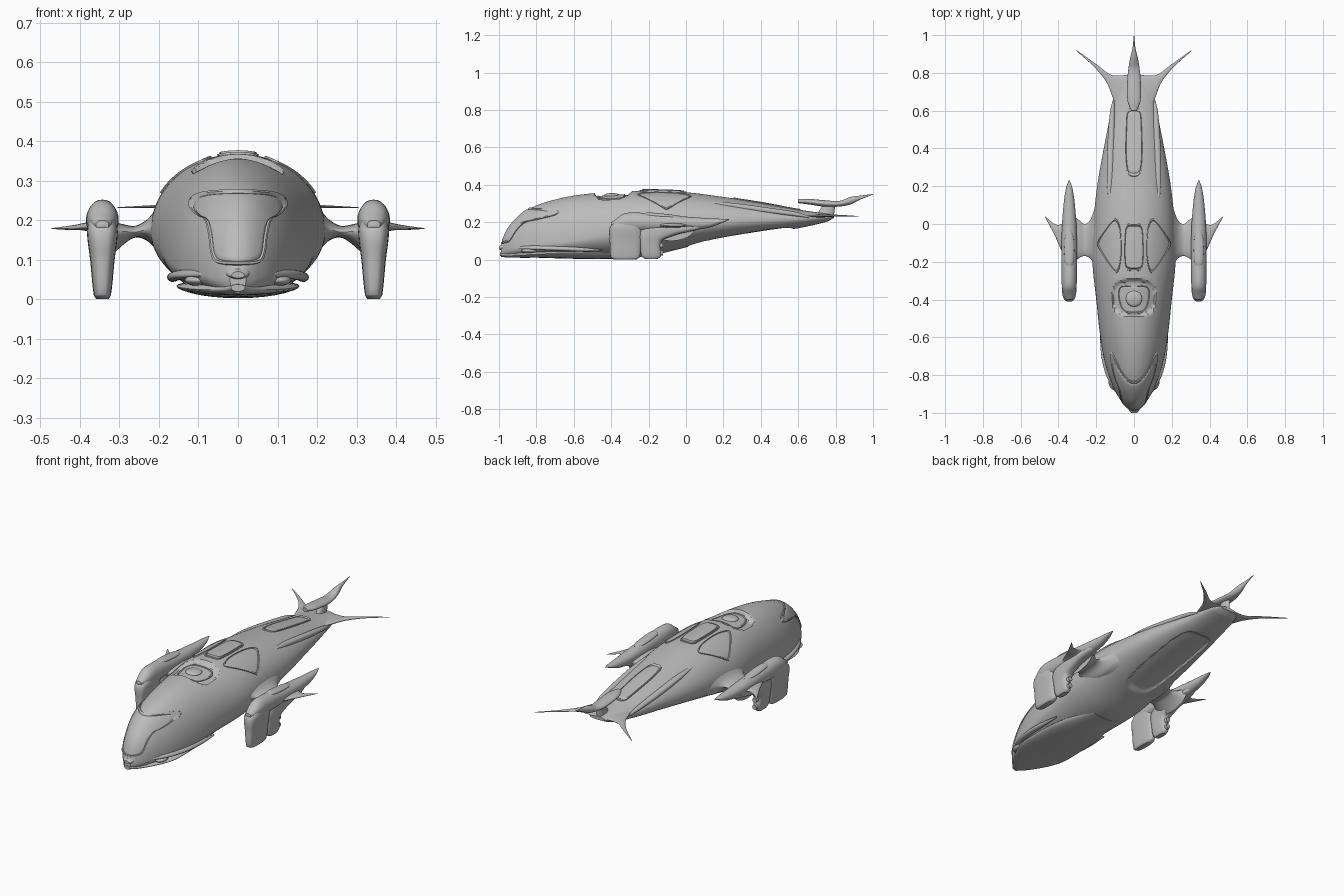
import bpy, bmesh, math
from mathutils import Vector
from mathutils.bvhtree import BVHTree

cube = bpy.data.objects.get("Cube")
if cube:
    bpy.data.objects.remove(cube, do_unlink=True)

grey = bpy.data.materials.new("hull grey")
grey.use_nodes = True
grey.diffuse_color = (0.5, 0.5, 0.5, 1)
grey.node_tree.nodes["Principled BSDF"].inputs["Base Color"].default_value = (0.5, 0.5, 0.5, 1)


def finish(name, bm, mirror=False, angle=40):
    bmesh.ops.recalc_face_normals(bm, faces=bm.faces)
    mesh = bpy.data.meshes.new(name)
    bm.to_mesh(mesh)
    bm.free()
    mesh.materials.append(grey)
    mesh.shade_smooth()
    mesh.set_sharp_from_angle(angle=math.radians(angle))
    obj = bpy.data.objects.new(name, mesh)
    bpy.context.collection.objects.link(obj)
    if mirror:
        obj.modifiers.new("mirror", 'MIRROR').use_mirror_merge = False
    return obj


def blend(rows, steps):
    """Smooth interpolation of rows, spaced by their first value."""
    def slope(i, k):
        a, b = rows[max(i - 1, 0)], rows[min(i + 1, len(rows) - 1)]
        return (b[k] - a[k]) / (b[0] - a[0])
    out = []
    for i in range(len(rows) - 1):
        p, q = rows[i], rows[i + 1]
        d = q[0] - p[0]
        for s in range(steps):
            t = s / steps
            h = t * t * (3 - 2 * t)
            out.append([p[0] + d * t] + [
                p[k] * (1 - h) + q[k] * h + d * t * (1 - t) * ((1 - t) * slope(i, k) - t * slope(i + 1, k))
                for k in range(1, len(p))])
    return out + [list(rows[-1])]


def loft(name, axis, rows, n=28, steps=6, power=1.0, mirror=False, dent=None):
    """Rows are (station, centre, half width, mid, high, low) along the axis."""
    bm = bmesh.new()
    rings = []
    for t, c, half, mid, hi, lo in blend(rows, steps):
        ring = []
        for i in range(n):
            a = 2 * math.pi * i / n
            ca, sa = math.cos(a), math.sin(a)
            u = c + half * math.copysign(abs(ca) ** power, ca)
            v = mid + (hi - mid if sa > 0 else lo - mid) * math.copysign(abs(sa) ** power, sa) * (1 if sa > 0 else -1)
            p = {'X': (t, u, v), 'Y': (u, t, v), 'Z': (v, u, t)}[axis]
            if dent:
                p = dent(*p, sa > 0)
            ring.append(bm.verts.new(p))
        rings.append(ring)
    for r, s in zip(rings, rings[1:]):
        for i in range(n):
            j = (i + 1) % n
            bm.faces.new((r[i], r[j], s[j], s[i]))
    bm.faces.new(rings[0])
    bm.faces.new(rings[-1])
    return finish(name, bm, mirror)


def hull_dent(x, y, z, upper):
    """Sinks the cockpit well and the belly bay into the hull."""
    if upper:
        r = (abs(x) / 0.115) ** 3 + (abs(y + 0.39) / 0.095) ** 3
        depth = -0.02
    else:
        r = (abs(x) / 0.1) ** 4 + (abs(y - 0.29) / 0.28) ** 4
        depth = 0.014
    k = min(max((1.05 - r) / 0.3, 0), 1)
    return x, y, z + depth * k * k * (3 - 2 * k)


# Main hull
hull = loft("hull", 'Y', [
    (-.99, 0, .02, .05, .075, .015), (-.96, 0, .05, .055, .15, .012),
    (-.92, 0, .08, .06, .205, .012), (-.85, 0, .115, .07, .265, .012),
    (-.75, 0, .15, .08, .307, .012), (-.6, 0, .178, .1, .342, .01),
    (-.4, 0, .2, .14, .362, .008), (-.2, 0, .22, .168, .368, .02),
    (0, 0, .215, .185, .36, .065), (.2, 0, .195, .2, .335, .105),
    (.4, 0, .16, .21, .305, .138), (.6, 0, .12, .218, .268, .168),
    (.75, 0, .085, .226, .246, .202), (.79, 0, .05, .23, .24, .222)],
    n=112, steps=18, dent=hull_dent)
tree = BVHTree.FromPolygons([v.co for v in hull.data.vertices],
                            [p.vertices for p in hull.data.polygons])


def panel(name, axis, outline, rise=0.004, mirror=False, symmetric=False):
    """Framed panel wrapped on the hull, cast from above ('Z') or from the front ('Y')."""
    pts = outline + [(-x, b) for x, b in reversed(outline) if x > 0] if symmetric else outline
    pts = [Vector(p) for p in pts]
    m = len(pts)
    loop = []
    for i in range(m):
        a, b, c, d = (pts[(i + k) % m] for k in (-1, 0, 1, 2))
        for s in range(6):
            t = s / 6
            loop.append(b + 0.5 * t * (c - a + t * (2 * a - 5 * b + 4 * c - d + t * (3 * b - a - 3 * c + d))))
    mid = sum(loop, Vector((0, 0))) / len(loop)
    bm = bmesh.new()
    rings = []
    profile = [(1, -.004), (.98, .005), (.93, .005), (.9, .001), (.86, rise)]
    for s, off in profile + [(k / 10, rise) for k in range(8, 0, -1)]:
        ring = []
        for p in loop:
            q = mid + (p - mid) * s
            start, ray = ((q.x, q.y, 2), (0, 0, -1)) if axis == 'Z' else ((q.x, -2, q.y), (0, 1, 0))
            hit, normal, _, _ = tree.ray_cast(Vector(start), Vector(ray))
            if hit is None:
                hit, normal, _, _ = tree.find_nearest(Vector((q.x, q.y, .2) if axis == 'Z' else (q.x, -.8, q.y)))
            if normal.dot(Vector(ray)) > 0:
                normal = -normal
            ring.append(bm.verts.new(hit + normal * off))
        rings.append(ring)
    for r, s in zip(rings, rings[1:]):
        for i in range(len(r)):
            j = (i + 1) % len(r)
            bm.faces.new((r[i], r[j], s[j], s[i]))
    bm.faces.new(rings[-1])
    return finish(name, bm, mirror)


def ellipsoid(name, centre, size, mirror=False):
    bm = bmesh.new()
    bmesh.ops.create_uvsphere(bm, u_segments=28, v_segments=16, radius=1)
    bmesh.ops.scale(bm, vec=size, verts=bm.verts)
    bmesh.ops.translate(bm, vec=centre, verts=bm.verts)
    return finish(name, bm, mirror)


# Hull panels and windows
panel("windshield", 'Y', [(0, .276), (.08, .272), (.115, .26), (.124, .237), (.108, .215),
                          (.084, .2), (.073, .16), (.066, .11), (.05, .09), (0, .085)], symmetric=True)
panel("side_window", 'Z', [(.07, -.2), (.09, -.26), (.13, -.22), (.185, -.13), (.19, -.09),
                           (.14, -.01), (.1, .03), (.075, -.01), (.066, -.11)], rise=.002, mirror=True)
panel("roof_hatch", 'Z', [(0, -.25), (.042, -.24), (.052, -.18), (.05, -.06),
                          (.04, -.005), (0, .005)], rise=.009, symmetric=True)
panel("spine_panel", 'Z', [(0, .25), (.035, .27), (.046, .36), (.044, .5),
                           (.036, .6), (0, .615)], symmetric=True)
panel("cockpit_frame", 'Z', [(0, -.475), (.06, -.46), (.085, -.39), (.075, -.33),
                             (0, -.325)], rise=.003, symmetric=True)
ellipsoid("cockpit_dome", (0, -.395, .342), (.043, .043, .014))

# Side rails along the tail boom
loft("tail_rail", 'Y', [
    (.1, .13, .004, .305, .31, .295), (.24, .127, .017, .292, .304, .27),
    (.45, .121, .018, .262, .276, .245), (.6, .114, .012, .24, .252, .23),
    (.66, .108, .003, .228, .232, .222)], mirror=True)

# Nose beak, jaw and cheek intakes
loft("upper_beak", 'Y', [
    (-1, 0, .016, .06, .07, .054), (-.985, 0, .028, .065, .08, .05),
    (-.96, 0, .03, .07, .1, .045), (-.92, 0, .035, .08, .12, .04)])
loft("lower_jaw", 'Y', [
    (-.995, 0, .018, .03, .038, .02), (-.96, 0, .045, .025, .04, .012),
    (-.88, 0, .1, .025, .045, .01), (-.78, 0, .147, .03, .05, .01),
    (-.66, 0, .155, .035, .05, .006), (-.45, 0, .14, .035, .05, .003),
    (-.25, 0, .08, .03, .04, .012)])
loft("cheek_brow", 'Y', [
    (-.95, .045, .005, .06, .064, .056), (-.88, .09, .016, .062, .074, .054),
    (-.8, .13, .018, .06, .075, .052), (-.7, .155, .018, .058, .072, .048),
    (-.58, .165, .014, .055, .066, .044), (-.45, .165, .004, .05, .054, .046)], mirror=True)
ellipsoid("cheek_intake", (.1, -.835, .048), (.035, .045, .014), mirror=True)

# Tail fins and stinger
loft("tail_fin", 'X', [
    (0, .67, .117, .235, .247, .222), (.07, .685, .1, .235, .245, .224),
    (.11, .725, .062, .235, .242, .227), (.14, .77, .03, .235, .241, .229),
    (.2, .833, .013, .235, .239, .231), (.305, .919, .002, .232, .233, .231)], mirror=True)
loft("stinger", 'Y', [
    (.6, 0, .015, .315, .325, .302), (.65, 0, .034, .31, .325, .296),
    (.75, 0, .036, .3, .317, .282), (.82, 0, .03, .3, .314, .284),
    (.88, 0, .02, .315, .335, .295), (.93, 0, .008, .33, .342, .32),
    (1, 0, .001, .35, .351, .348)])
loft("stinger_pylon", 'Z', [(.23, .74, .05, 0, .02, -.02), (.3, .77, .03, 0, .014, -.014)])

# Pylon arms
loft("pylon_arm", 'X', [
    (.17, -.06, .22, .185, .25, .11), (.2, -.065, .17, .183, .235, .12),
    (.23, -.08, .105, .177, .202, .148), (.26, -.085, .085, .17, .186, .156),
    (.29, -.08, .1, .172, .19, .138), (.33, -.08, .13, .175, .2, .1)], mirror=True)

# Engine pods with their split feet and outer blades
POD = .343
loft("pod_body", 'Y', [
    (-.4, POD, .016, .19, .2, .17), (-.375, POD, .028, .195, .217, .15),
    (-.335, POD, .038, .2, .245, .15), (-.28, POD, .041, .2, .252, .15),
    (-.15, POD, .041, .198, .243, .15), (0, POD, .038, .195, .23, .155),
    (.12, POD, .028, .195, .221, .17), (.19, POD, .017, .205, .218, .195),
    (.23, POD, .003, .214, .216, .212)], mirror=True)


def foot(name, rows):
    """Rows are (height, centre y, half length, half thickness)."""
    loft(name, 'Z', [(z, c, h, POD, POD + w, POD - w) for z, c, h, w in rows], power=.65, mirror=True)


foot("foot_front", [(.001, -.325, .06, .016), (.012, -.325, .077, .022), (.1, -.323, .085, .031),
                    (.17, -.32, .088, .039), (.205, -.3, .08, .034)])
foot("foot_rear", [(.004, -.185, .035, .014), (.02, -.186, .052, .021), (.1, -.188, .06, .031),
                   (.135, -.15, .105, .035), (.165, -.085, .165, .036), (.195, -.08, .17, .03)])
loft("pod_blade", 'X', [
    (.36, -.08, .1, .185, .2, .165), (.39, -.065, .062, .183, .193, .174),
    (.42, -.03, .03, .18, .187, .175), (.472, .04, .002, .179, .18, .178)], mirror=True)
loft("pod_window", 'Y', [
    (-.235, POD, .01, .24, .246, .235), (-.2, POD, .024, .238, .252, .23),
    (-.08, POD, .024, .23, .241, .22), (-.03, POD, .008, .228, .234, .222)], mirror=True)
ellipsoid("pod_headlight", (POD, -.39, .187), (.02, .012, .014), mirror=True)

# Short exhaust tubes behind each foot
for i, z in enumerate((.035, .075)):
    loft("exhaust_" + ("lower", "upper")[i], 'Y', [
        (-.16, POD, .016, z, z + .016, z - .016),
        (-.122, POD, .013, z, z + .013, z - .013)], mirror=True)
